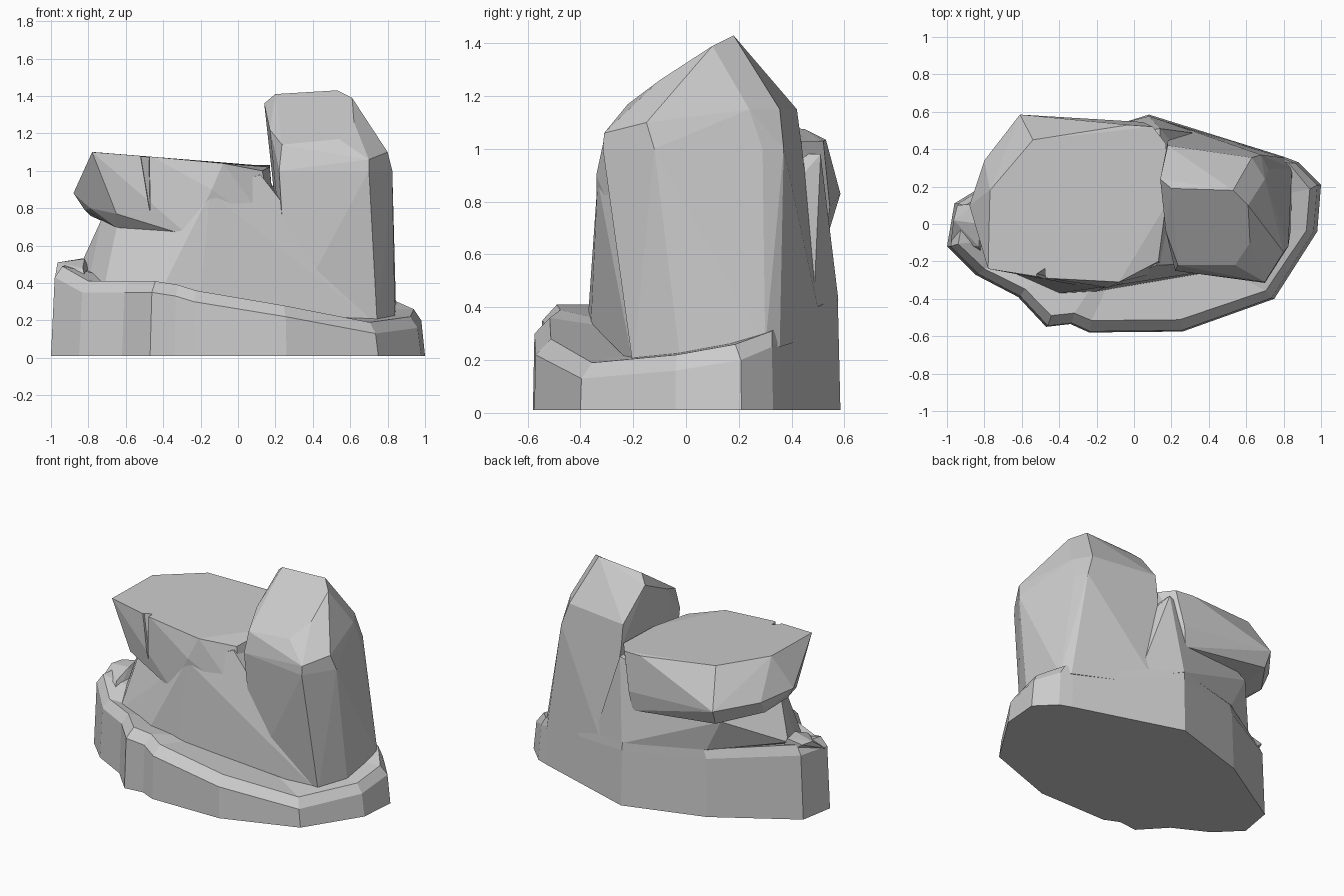
import bpy, bmesh, math


def finish(bm, name):
    bmesh.ops.recalc_face_normals(bm, faces=bm.faces[:])
    me = bpy.data.meshes.new(name)
    bm.to_mesh(me)
    bm.free()
    ob = bpy.data.objects.new(name, me)
    bpy.context.collection.objects.link(ob)
    return ob


def boulder(name, pts):
    """Chiselled convex rock spanning the given corner points."""
    bm = bmesh.new()
    for p in pts:
        bm.verts.new(p)
    r = bmesh.ops.convex_hull(bm, input=bm.verts[:])
    junk = {g for g in r["geom_interior"] + r["geom_unused"] if isinstance(g, bmesh.types.BMVert)}
    bmesh.ops.delete(bm, geom=list(junk), context='VERTS')
    bmesh.ops.dissolve_limit(bm, angle_limit=math.radians(4), verts=bm.verts[:], edges=bm.edges[:])
    return finish(bm, name)


# Base ledge: footprint x, y and the rim height at each corner
foot = [(-1, -.12, .43), (-.85, -.27, .35), (-.62, -.39, .35), (-.47, -.55, .35),
        (-.34, -.535, .33), (-.24, -.58, .30), (.26, -.575, .22), (.75, -.40, .13),
        (.98, -.04, .16), (1, .21, .20), (.88, .33, .25), (.80, .36, .27),
        (.08, .585, .38), (-.45, .42, .40), (-.96, .11, .44)]
bm = bmesh.new()


def rim(fx, fy, dz):
    # back edges stay almost vertical, front and sides step inward
    return [bm.verts.new((x * fx, y * (.985 if y > .3 else fy), h + dz)) for x, y, h in foot]


rings = [[bm.verts.new((x, y, .01)) for x, y, h in foot],
         rim(.98, .99, 0), rim(.94, .89, .06)]
n = len(foot)
for a, b in zip(rings, rings[1:]):
    for i in range(n):
        j = (i + 1) % n
        bm.faces.new((a[i], a[j], b[j], b[i]))
bm.faces.new(rings[0][::-1])
centre = bm.verts.new((0, 0, .28))
for i in range(n):
    bm.faces.new((rings[2][i], rings[2][(i + 1) % n], centre))
finish(bm, "base_ledge")

# Knob of rock on the left end of the ledge
boulder("left_knob", [(-.98, -.10, .42), (-.965, .02, .51), (-.945, .10, .51), (-.84, .11, .53),
                      (-.82, 0, .53), (-.83, -.12, .48), (-.80, -.20, .36), (-.75, .11, .36)])

# Narrow trunk beneath the slab, flaring out along the foot of the column
boulder("trunk", [(-.80, -.08, .40), (-.72, -.24, .36), (-.40, -.37, .38), (-.20, -.36, .34),
                  (.27, -.27, .27), (.74, -.20, .18), (.60, 0, .28), (.37, .48, .33),
                  (.08, .577, .43), (-.44, .41, .46), (-.84, .10, .50),
                  (-.73, .02, .74), (-.64, -.14, .74), (-.26, -.325, .66), (-.15, -.335, .88),
                  (.26, -.25, .60), (.12, -.22, .98), (.22, .48, .70), (.10, .53, .66),
                  (.14, .51, .98), (-.55, .41, .68)])

# Overhanging slab with a nearly flat top
slab = boulder("overhanging_slab", [
    (-.77, .18, 1.10), (-.78, -.24, 1.10), (-.46, -.29, 1.075), (-.08, -.31, 1.04),
    (.13, -.20, 1.0), (.17, .10, 1.02), (.17, .43, 1.03), (.10, .52, 1.03),
    (-.03, .53, 1.035), (-.54, .45, 1.075),
    (-.61, .585, .83), (-.80, .34, .85), (-.88, .10, .88), (-.79, -.06, .80),
    (-.65, -.23, .77), (-.14, -.34, .90), (.05, .545, .78),
    (-.60, .54, .73), (-.79, .28, .76), (-.82, .08, .79), (-.64, -.15, .69),
    (-.26, -.335, .65), (.20, -.24, .66), (.03, .53, .65)])

# Crack chipped into the slab's front edge
crack = boulder("crack_cutter", [(-.54, -.26, 1.2), (-.48, -.22, 1.2), (-.465, -.45, 1.2),
                                 (-.56, -.45, 1.2), (-.47, -.28, .78), (-.47, -.45, .78)])
crack.hide_render = True
crack.hide_viewport = True
mod = slab.modifiers.new("crack", 'BOOLEAN')
mod.operation = 'DIFFERENCE'
mod.object = crack

# Tall column with a sloping top
boulder("tall_column", [
    (.27, -.20, .2), (.745, -.20, .17), (.84, -.02, .18), (.845, .30, .25), (.80, .355, .25),
    (.25, .52, .3),
    (.22, -.25, 1.0), (.70, -.315, 1.0), (.825, -.12, 1.0), (.72, .29, 1.0),
    (.68, .37, 1.0), (.18, .44, 1.0),
    (.235, -.22, 1.14), (.54, -.22, 1.17), (.70, -.31, 1.06), (.80, -.15, 1.10),
    (.70, .24, 1.15), (.63, .355, 1.15), (.18, .42, 1.15),
    (.17, -.04, 1.22), (.62, -.10, 1.26), (.61, .10, 1.39), (.53, .18, 1.43),
    (.20, .19, 1.41), (.14, .24, 1.36)])
